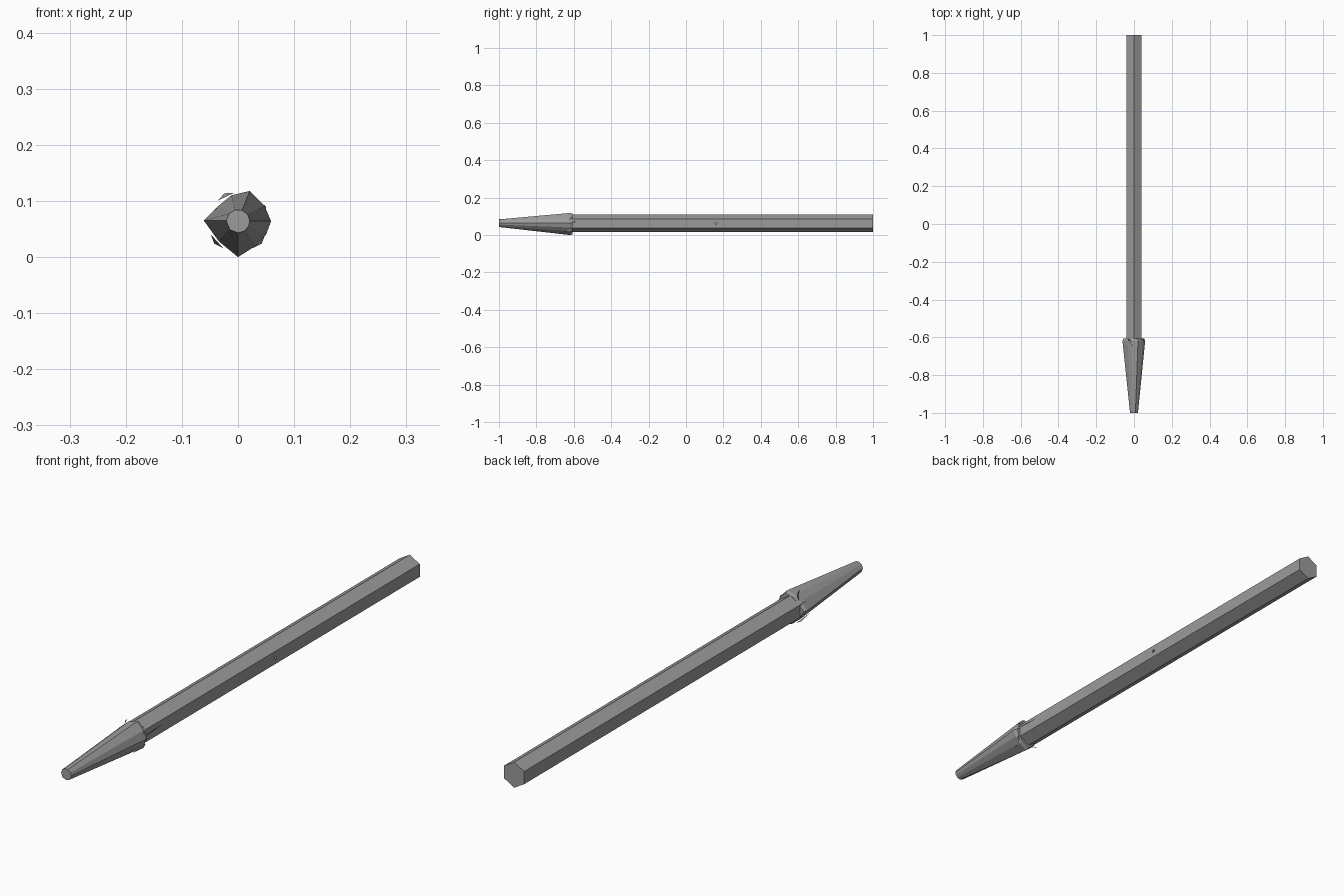
import bpy, bmesh, math

if "Cube" in bpy.data.objects:
    bpy.data.objects.remove(bpy.data.objects["Cube"])

CZ = 0.062  # height of the long axis

# Dark grey plastic
grey = bpy.data.materials.new("dark_grey")
grey.diffuse_color = (0.33, 0.33, 0.33, 1)
grey.use_nodes = True
grey.node_tree.nodes["Principled BSDF"].inputs["Base Color"].default_value = grey.diffuse_color


def make_object(name, build):
    bm = bmesh.new()
    build(bm)
    bmesh.ops.recalc_face_normals(bm, faces=bm.faces)
    mesh = bpy.data.meshes.new(name)
    bm.to_mesh(mesh)
    bm.free()
    mesh.materials.append(grey)
    obj = bpy.data.objects.new(name, mesh)
    bpy.context.collection.objects.link(obj)
    return obj


def loft(bm, rings):
    loops = [[bm.verts.new(p) for p in ring] for ring in rings]
    n = len(loops[0])
    for a, b in zip(loops, loops[1:]):
        for i in range(n):
            j = (i + 1) % n
            bm.faces.new((a[i], a[j], b[j], b[i]))
    bm.faces.new(loops[0])
    bm.faces.new(loops[-1])


def polygon(n, r, y, start=0.0):
    angles = [start + 2 * math.pi * i / n for i in range(n)]
    return [(r * math.cos(a), y, CZ + r * math.sin(a)) for a in angles]


# Hexagonal shaft with an edge on top
shaft = make_object("shaft", lambda bm: loft(
    bm, [polygon(6, 0.047, y, math.pi / 6) for y in (-0.64, 1.0)]))

# Small vent hole in the right face
cutter = make_object("vent_cutter", lambda bm: loft(
    bm, [[(x, 0.16 + 0.006 * math.cos(k * math.pi / 3),
           CZ + 0.006 * math.sin(k * math.pi / 3)) for k in range(6)]
         for x in (0.03, 0.06)]))
cutter.hide_render = True
cutter.hide_viewport = True
cut = shaft.modifiers.new("vent", 'BOOLEAN')
cut.operation = 'DIFFERENCE'
cut.object = cutter

# Tapered nose: uneven low-poly rim, short lip at the back, blunt tip
RIM = [(0.059, 0.002), (0.047, 0.030), (0.021, 0.056), (-0.012, 0.048),
       (-0.034, 0.030), (-0.061, 0.003), (-0.034, -0.034), (0.0, -0.062),
       (0.030, -0.043), (0.050, -0.022)]


def rim_ring(scale, y):
    return [(x * scale, y, CZ + z * scale) for x, z in RIM]


def nose(bm):
    tip = [(0.021 * x / math.hypot(x, z), -1.0,
            CZ + 0.002 + 0.021 * z / math.hypot(x, z)) for x, z in RIM]
    loft(bm, [tip, rim_ring(1.0, -0.62), rim_ring(0.92, -0.606)])


make_object("nose_cone", nose)


# Thin loose slivers around the rim
def slivers(bm):
    for deg in (115, 30, 222, 318):
        pts = []
        for da, r, y in ((-18, 0.053, -0.65), (0, 0.057, -0.61), (18, 0.053, -0.605)):
            a = math.radians(deg + da)
            pts.append(bm.verts.new((r * math.cos(a), y, CZ + r * math.sin(a))))
        bm.faces.new(pts)
    # Long sliver lying along the shaft
    bm.faces.new([bm.verts.new(p) for p in
                  ((0.042, -0.49, 0.07), (0.05, -0.61, 0.066), (0.05, -0.61, 0.074))])


make_object("rim_slivers", slivers)
